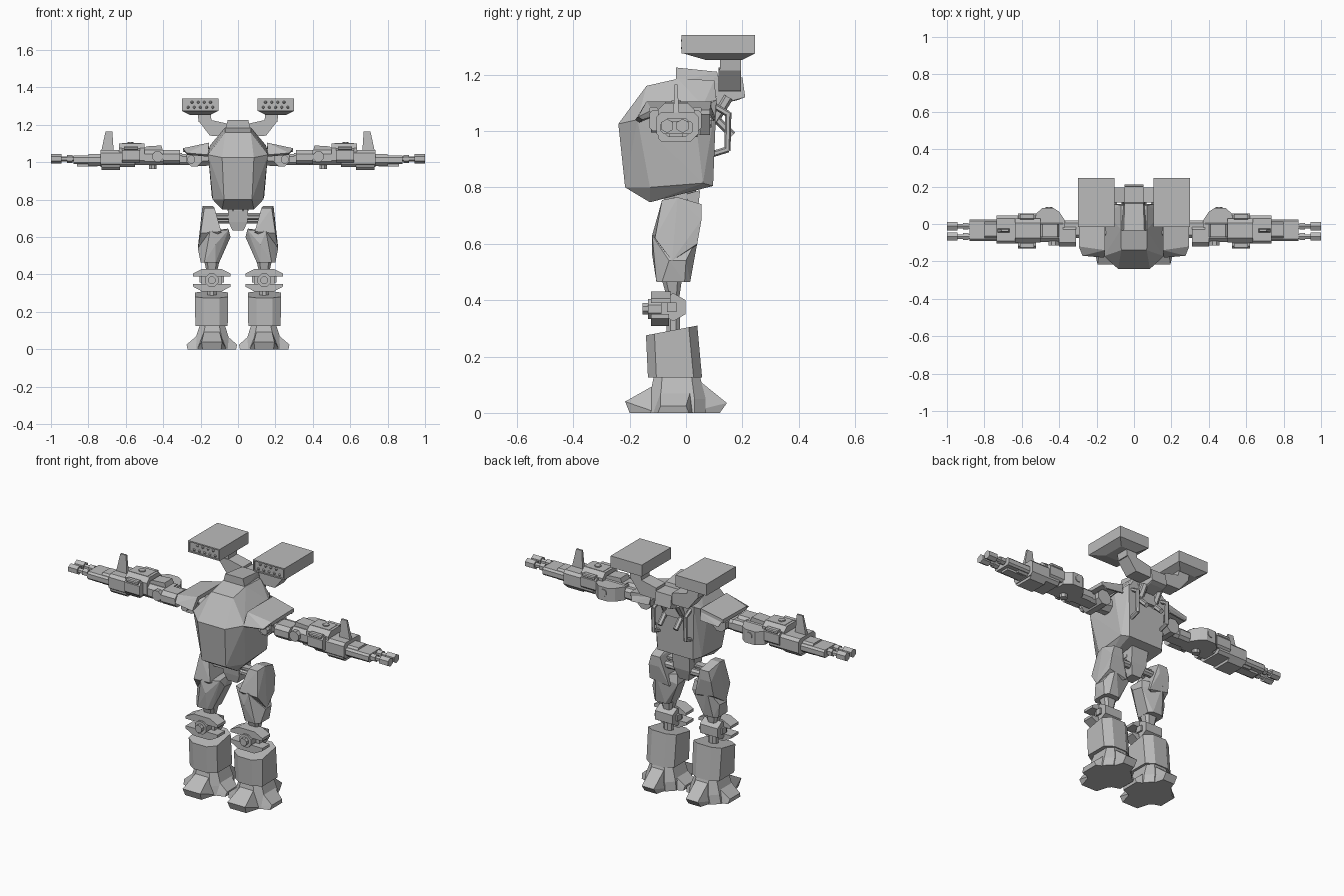
import bpy, bmesh, math
from mathutils import Vector

grey = bpy.data.materials.new("armour_grey")
grey.diffuse_color = (0.5, 0.5, 0.5, 1)


def part(name, solids, mirror=True):
    """One object made of convex solids (lists of points), optionally on both sides."""
    bm = bmesh.new()
    for sx in ((1, -1) if mirror else (1,)):
        for pts in solids:
            vs = [bm.verts.new((p[0] * sx, p[1], p[2])) for p in pts]
            res = bmesh.ops.convex_hull(bm, input=vs)
            junk = [g for g in res["geom_interior"] + res["geom_unused"]
                    if isinstance(g, bmesh.types.BMVert)]
            if junk:
                bmesh.ops.delete(bm, geom=list(set(junk)), context='VERTS')
    bmesh.ops.recalc_face_normals(bm, faces=bm.faces)
    bmesh.ops.dissolve_limit(bm, angle_limit=math.radians(1), verts=bm.verts, edges=bm.edges)
    me = bpy.data.meshes.new(name)
    bm.to_mesh(me)
    bm.free()
    me.materials.append(grey)
    ob = bpy.data.objects.new(name, me)
    bpy.context.collection.objects.link(ob)
    return ob


def box(x0, x1, y0, y1, z0, z1):
    return [(x, y, z) for x in (x0, x1) for y in (y0, y1) for z in (z0, z1)]


def rod(a, b, r, r2=None, n=8):
    a, b = Vector(a), Vector(b)
    q = (b - a).to_track_quat('Z', 'Y')
    return [tuple(c + q @ Vector((rr * math.cos(t), rr * math.sin(t), 0)))
            for c, rr in ((a, r), (b, r if r2 is None else r2))
            for t in [(i + .5) * math.tau / n for i in range(n)]]


def ring(x0, x1, y0, y1, z, cx, cy, slope=0):
    """Rectangle with cut corners, tilted along y."""
    p = [(x0 + cx, y0), (x1 - cx, y0), (x1, y0 + cy), (x1, y1 - cy),
         (x1 - cx, y1), (x0 + cx, y1), (x0, y1 - cy), (x0, y0 + cy)]
    return [(x, y, z + slope * (y - y0)) for x, y in p]


def both(pts):
    return [(s * x, y, z) for x, y, z in pts for s in (1, -1)]


def chamfer_x(x0, x1, y0, y1, z0, z1, c):
    """Box along x with its four long edges cut."""
    return [(x, y, z) for x in (x0, x1) for y, z in
            ((y0, z0 + c), (y0, z1 - c), (y1, z0 + c), (y1, z1 - c),
             (y0 + c, z0), (y1 - c, z0), (y0 + c, z1), (y1 - c, z1))]


# Torso shell, sloped hood and top block
part("torso", [both([
    (.085, -.24, 1.025), (.16, -.172, 1.04), (.16, .03, 1.07), (.125, .108, 1.11),
    (.075, -.216, .80), (.135, -.128, .80), (.085, -.128, .747), (.14, .06, .815), (.11, .096, .805)]),
    both([(.085, -.24, 1.025), (.16, -.172, 1.04), (.15, .06, 1.09), (.115, .108, 1.11),
          (.068, -.14, 1.16), (.07, -.03, 1.185), (.07, .10, 1.18)])], False)
part("hood_block", [both([(.07, -.035, 1.17), (.055, -.035, 1.225), (.05, .11, 1.21),
                          (.055, .12, 1.17), (.06, .11, 1.12)]),
                    both([(.055, .10, 1.19), (.05, .2, 1.19), (.05, .21, 1.12),
                          (.045, .185, 1.11), (.055, .10, 1.09)])], False)
# Back details: grab rails, slanted struts, exhausts
part("back_rail", [rod((.10, .09, 1.095), (.10, .15, 1.06), .011, n=6),
                   rod((.10, .15, 1.065), (.10, .147, .93), .011, n=6),
                   rod((.10, .15, .935), (.10, .085, .915), .011, n=6)])
part("back_strut", [rod((.05, .15, 1.12), (.05, .095, 1.03), .018, n=6),
                    rod((.05, .10, 1.05), (.05, .165, .985), .014, n=6)])
part("back_vent", [box(-.06, .06, .09, .125, 1.03, 1.09)], False)

# Missile racks on bent brackets
part("missile_rack", [
    box(.105, .30, -.01, .245, 1.275, 1.34),
    box(.105, .30, -.01, .245, 1.275, 1.28) + box(.15, .255, .07, .2, 1.252, 1.255)])
part("rack_frame", [box(.105, .30, -.016, -.01, 1.333, 1.34), box(.105, .30, -.016, -.01, 1.275, 1.282),
                    box(.105, .112, -.016, -.01, 1.275, 1.34), box(.293, .30, -.016, -.01, 1.275, 1.34)])
part("missile_tip", [rod((.135 + i * .033 + j * .012, -.008, 1.294 + j * .027),
                         (.135 + i * .033 + j * .012, -.017, 1.294 + j * .027), .009, .004, 6)
                     for i in range(5 - 0) for j in (0, 1) if i + j < 5])
part("rack_bracket", [
    [(x, y, z) for y in (.12, .195) for x, z in ((.145, 1.255), (.215, 1.255), (.21, 1.215), (.14, 1.20))],
    [(x, y, z) for y in (.115, .195) for x, z in
     ((.14, 1.20), (.14, 1.225), (.21, 1.22), (.15, 1.142), (.05, 1.14), (.05, 1.205), (.075, 1.205))]])

# Pelvis
part("pelvis", [both([(.055, -.07, .755), (.055, .05, .79), (.05, -.06, .68), (.03, -.05, .635),
                      (.03, .02, .635), (.05, .04, .70)]),
                rod((0, -.02, .82), (0, -.02, .74), .06)], False)
part("hip_bar", [rod((.02, -.05, .705), (.135, -.05, .705), .013, n=6),
                 rod((.02, .01, .69), (.135, .01, .69), .02, n=8),
                 box(.03, .125, -.04, .0, .715, .728)])

# Legs
part("thigh", [
    [(.125, -.085, .755), (.18, -.085, .755), (.135, -.03, .765), (.19, -.03, .765), (.125, .055, .74),
     (.18, .055, .74), (.13, .055, .685), (.195, .055, .685), (.13, -.105, .67),
     (.09, -.12, .63), (.20, -.11, .62), (.215, -.05, .54), (.08, .035, .58), (.2, .04, .60)],
    [(.05, -.09, .64), (.055, 0, .645), (.15, -.12, .63), (.04, -.06, .60), (.045, .01, .59),
     (.16, .045, .63), (.215, -.06, .54), (.21, .0, .54), (.12, -.12, .56)]
    + ring(.10, .20, -.105, .015, .465, .02, .02)])
part("knee_link", [ring(.10, .18, -.085, -.015, .47, .015, .015) + ring(.115, .165, -.065, -.025, .40, .01, .01),
                   rod((.14, -.045, .36), (.14, -.045, .27), .026)])
part("knee_joint", [rod((.085, -.045, .375), (.195, -.045, .375), .05, n=6),
                    rod((.075, -.05, .375), (.205, -.05, .375), .024, n=4)])
part("knee_plate", [
    [(x, y, z) for y in (-.125, -.055) for x, z in
     ((.04, .39), (.24, .39), (.24, .405), (.19, .43), (.09, .43), (.04, .405))],
    [(x, y, z) for y in (-.125, -.06) for x, z in
     ((.04, .35), (.24, .35), (.24, .335), (.19, .308), (.09, .308), (.04, .335))]])
part("knee_cap", [rod((.14, -.06, .369), (.14, -.135, .369), .038),
                  rod((.14, -.13, .369), (.14, -.155, .369), .022)])
part("shin", [ring(.053, .23, -.142, .04, .275, .045, .03, .19)
              + ring(.055, .228, -.135, .057, .125, .045, .03)])
# Feet: ankle core with four spread toes
part("foot", [
    ring(.07, .205, -.115, .05, .127, .03, .03) + ring(.045, .23, -.13, .07, .05, .04, .04)
    + ring(.04, .24, -.14, .07, 0, .04, .04),
    [(.10, -.11, .10), (.18, -.11, .10), (.085, -.216, .04), (.195, -.216, .04), (.09, -.20, 0),
     (.19, -.20, 0), (.06, -.1, 0), (.22, -.1, 0)],
    [(.10, .04, .12), (.175, .04, .12), (.10, .145, .035), (.175, .145, .035), (.10, .12, 0),
     (.175, .12, 0), (.07, 0, 0), (.21, 0, 0)],
    [(.20, -.09, .09), (.20, .02, .09), (.275, -.09, .025), (.275, .0, .025), (.27, -.10, 0),
     (.27, .01, 0), (.15, -.14, 0), (.15, .06, 0)],
    [(.08, -.09, .09), (.08, .02, .09), (.005, -.09, .025), (.005, .0, .025), (.01, -.10, 0),
     (.01, .01, 0), (.13, -.14, 0), (.13, .06, 0)]])

# Shoulders
part("shoulder_joint", [rod((.13, -.035, 1.03), (.22, -.035, 1.02), .05, .045),
                        rod((.235, -.10, 1.02), (.235, .04, 1.02), .045),
                        rod((.25, -.125, 1.015), (.25, -.09, 1.015), .022),
                        chamfer_x(.22, .32, -.075, .015, .985, 1.045, .015)])
part("shoulder_plate", [
    [(x, y, z + d) for d in (0, .02) for x, y, z in
     ((.155, -.14, 1.085), (.155, .09, 1.085), (.29, .085, 1.055), (.295, -.12, 1.055))],
    [(.155, -.14, 1.105), (.155, -.125, 1.085), (.295, -.12, 1.075), (.285, -.105, 1.055),
     (.16, -.18, 1.04), (.16, -.165, 1.03), (.275, -.17, 1.05), (.27, -.155, 1.04)],
    [(.155, .08, 1.105), (.155, .09, 1.085), (.29, .075, 1.075), (.28, .085, 1.055),
     (.16, .105, 1.045), (.16, .095, 1.045), (.27, .10, 1.035), (.27, .09, 1.035)]])

# Upper arm blocks, bulge and bolts
part("upper_arm", [chamfer_x(.31, .40, -.12, -.01, .99, 1.065, .02),
                   chamfer_x(.30, .44, -.075, .02, .985, 1.05, .015),
                   chamfer_x(.38, .53, -.095, .02, .985, 1.065, .02)])
part("upper_arm_bulge", [[(x, y, z) for z in (.985, 1.06) for x, y in
                          ((.37, .02), (.40, .065), (.43, .085), (.49, .085), (.53, .05), (.53, -.02), (.37, -.02))]])
part("arm_bolts", [rod((.455, -.035, 1.06), (.455, -.035, 1.085), .022),
                   rod((.455, .07, 1.03), (.455, .09, 1.03), .02),
                   rod((.43, -.09, 1.03), (.43, -.115, 1.03), .03),
                   rod((.575, -.035, 1.09), (.575, -.035, 1.108), .018),
                   rod((.455, -.035, .99), (.455, -.035, .965), .022)])
part("arm_top_plates", [[(x, y, z) for y in (-.07, .0) for x, z in
                         ((.40, 1.06), (.41, 1.09), (.49, 1.085), (.52, 1.06))]])

# Elbow and forearm
part("elbow", [chamfer_x(.50, .635, -.10, .03, .985, 1.10, .025),
               box(.515, .62, -.075, .005, 1.09, 1.102)])
part("elbow_pods", [chamfer_x(.525, .62, -.13, -.09, 1.0, 1.075, .012),
                    chamfer_x(.525, .62, .02, .055, 1.0, 1.075, .012),
                    chamfer_x(.535, .61, -.13, -.10, 1.065, 1.085, .005),
                    chamfer_x(.535, .61, .025, .055, 1.065, 1.085, .005)])
part("forearm", [chamfer_x(.55, .735, -.105, .045, .975, 1.065, .015),
                 chamfer_x(.63, .73, -.10, .03, .96, 1.05, .015)])
part("forearm_fin", [box(.665, .73, -.045, -.025, 1.05, 1.065) + box(.672, .708, -.04, -.03, 1.16, 1.165)])

# Twin guns
part("gun_body", [chamfer_x(.72, .88, -.09, .025, .99, 1.035, .01),
                  chamfer_x(.72, .80, -.075, .01, .98, 1.045, .01),
                  box(.75, .86, -.06, -.01, .978, 1.0)])
guns = []
for y in (-.067, -.012):
    guns += [rod((.86, y, 1.018), (.99, y, 1.018), .014, n=6),
             rod((.945, y, 1.018), (1.0, y, 1.018), .025, n=6),
             rod((.885, y, 1.018), (.915, y, 1.018), .021, n=6)]
part("gun_barrels", guns)
